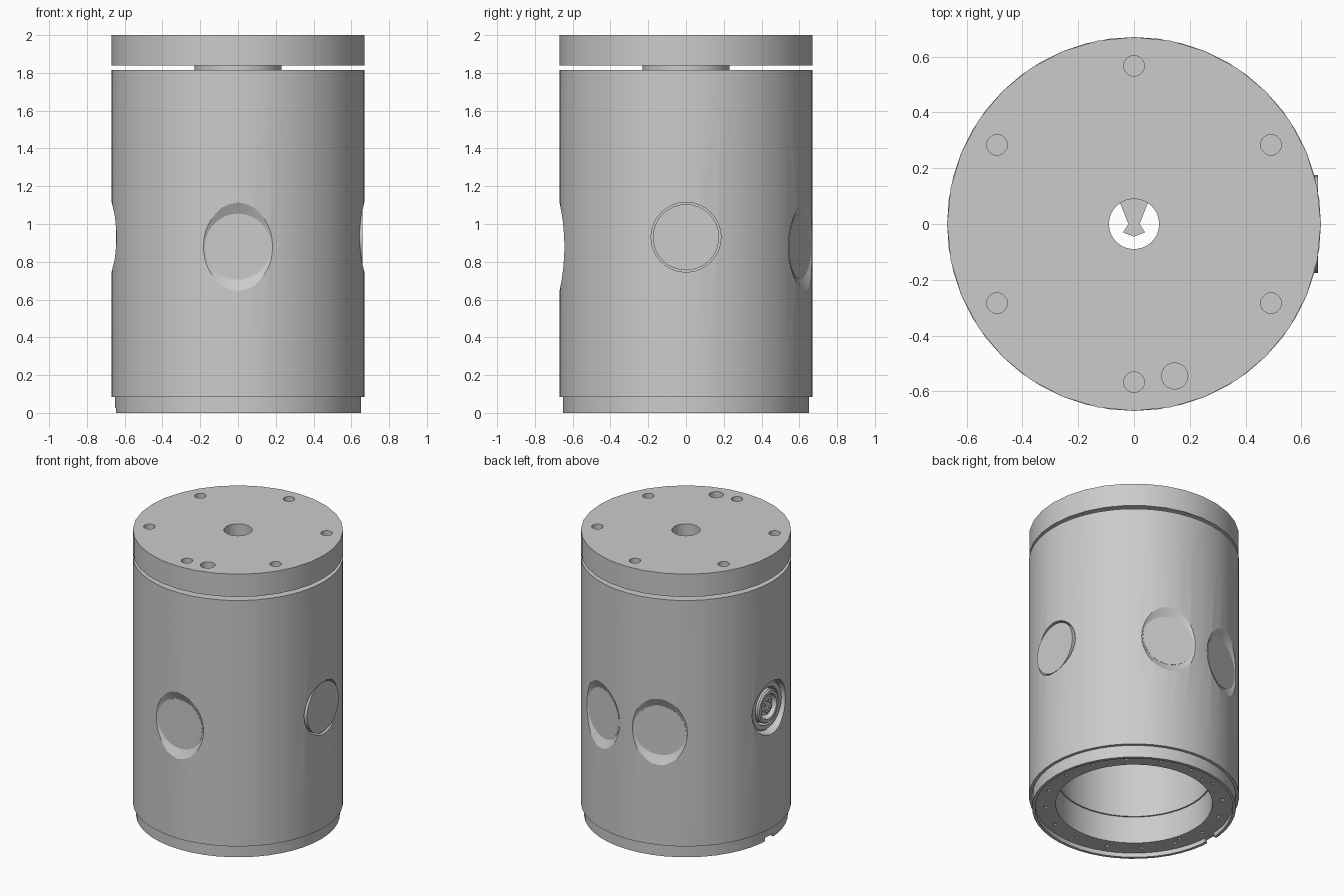
import bpy, bmesh
from math import pi, sin, cos, radians
from mathutils import Matrix, Vector

cube = bpy.data.objects.get("Cube")
if cube:
    bpy.data.objects.remove(cube)

COLOR = (0.6, 0.6, 0.6, 1)
metal = bpy.data.materials.new("grey metal")
metal.use_nodes = True
metal.diffuse_color = COLOR
metal.node_tree.nodes["Principled BSDF"].inputs["Base Color"].default_value = COLOR


def add_object(name, bm, matrix=Matrix()):
    bmesh.ops.recalc_face_normals(bm, faces=bm.faces)
    bm.transform(matrix)
    mesh = bpy.data.meshes.new(name)
    bm.to_mesh(mesh)
    bm.free()
    mesh.materials.append(metal)
    obj = bpy.data.objects.new(name, mesh)
    bpy.context.scene.collection.objects.link(obj)
    return obj


def lathe(name, profile, segments=32, matrix=Matrix()):
    """Spin a closed (radius, height) profile around z."""
    bm = bmesh.new()
    rings = []
    for i in range(segments):
        a = 2 * pi * i / segments
        rings.append([bm.verts.new((r * cos(a), r * sin(a), z)) for r, z in profile])
    n = len(profile)
    for i in range(segments):
        a, b = rings[i], rings[(i + 1) % segments]
        for j in range(n):
            k = (j + 1) % n
            bm.faces.new((a[j], b[j], b[k], a[k]))
    return add_object(name, bm, matrix)


def cone(name, r1, r2, low, high, matrix=Matrix(), segments=32):
    """Capped cone or cylinder from low to high along local z."""
    bm = bmesh.new()
    bmesh.ops.create_cone(bm, cap_ends=True, segments=segments,
                          radius1=r1, radius2=r2, depth=high - low)
    bmesh.ops.translate(bm, verts=bm.verts, vec=(0, 0, (low + high) / 2))
    return add_object(name, bm, matrix)


def radial(angle, z):
    """Local z points outward from the main axis at a compass angle."""
    return (Matrix.Translation((0, 0, z)) @ Matrix.Rotation(radians(angle), 4, 'Z')
            @ Matrix.Rotation(pi / 2, 4, 'Y'))


def polar(radius, angle):
    a = radians(angle)
    return Matrix.Translation((radius * cos(a), radius * sin(a), 0))


def cut(obj, cutters):
    """Subtract the cutters, bake the result and remove them."""
    for c in cutters:
        c.hide_render = True
        mod = obj.modifiers.new("cut", 'BOOLEAN')
        mod.operation = 'DIFFERENCE'
        mod.solver = 'EXACT'
        mod.object = c
    graph = bpy.context.evaluated_depsgraph_get()
    mesh = bpy.data.meshes.new_from_object(obj.evaluated_get(graph))
    obj.modifiers.clear()
    obj.data = mesh
    for c in cutters:
        bpy.data.objects.remove(c)


PORT_Z, POCKET_Z = 0.93, 0.88
POCKETS = (-90, 70, 110)

# Hollow main body with chamfered pockets and two round side ports
body = lathe("main_body", [(0.5, 0.085), (0.67, 0.085), (0.67, 1.815), (0.09, 1.815),
                           (0.09, 1.75), (0.49, 1.75), (0.49, 0.22), (0.5, 0.22)], 48)
cutters = [cone("pocket_cutter", 0.175, 0.335, 0.64, 0.72, radial(a, POCKET_Z))
           for a in POCKETS]
cutters += [cone("port_cutter", 0.185, 0.185, 0.57, 0.8, radial(a, PORT_Z))
            for a in (0, 180)]
cut(body, cutters)

# Flat windows in the pockets and the flush disc in the right port
for a in POCKETS:
    cone("pocket_window", 0.172, 0.172, 0.6, 0.642, radial(a, POCKET_Z))
cone("port_cover", 0.175, 0.175, 0.56, 0.66, radial(0, PORT_Z))

# Round connector in the opposite port
socket = radial(180, PORT_Z)
for name, outer, inner, top in (("socket_flange", 0.17, 0.13, 0.63),
                                ("socket_collar", 0.115, 0.085, 0.645)):
    lathe(name, [(inner, 0.56), (outer, 0.56), (outer, top - 0.01),
                 (outer - 0.01, top), (inner, top)], 32, socket)
cone("socket_core", 0.065, 0.065, 0.56, 0.625, socket)
for i in range(6):
    cone("socket_pin", 0.009, 0.009, 0.6, 0.64, socket @ polar(0.04, i * 60), 8)

# Base ring with a recessed screw face and a key notch
base = lathe("base_ring", [(0.5, 0.03), (0.63, 0.03), (0.63, 0), (0.65, 0),
                           (0.65, 0.085), (0.5, 0.085)], 48)
spots = [(0.565, i * 22.5) for i in range(16)] + [(0.53, 105), (0.53, 197)]
cutters = [cone("screw_cutter", 0.013, 0.013, 0, 0.07, polar(r, a), 10) for r, a in spots]
bm = bmesh.new()
bmesh.ops.create_cube(bm, matrix=Matrix.Translation((-0.645, 0, 0))
                      @ Matrix.Diagonal((0.06, 0.09, 0.05, 1)))
cutters.append(add_object("notch_cutter", bm))
cut(base, cutters)

# Neck and top cap with bolt holes
lathe("neck", [(0.09, 1.81), (0.23, 1.81), (0.23, 1.845), (0.09, 1.845)])
cap = lathe("top_cap", [(0.09, 1.84), (0.67, 1.84), (0.67, 2), (0.09, 2)])
cutters = [cone("bolt_cutter", 0.037, 0.037, 1.9, 2.1, polar(0.567, 30 + i * 60), 20)
           for i in range(6)]
cutters.append(cone("pin_cutter", 0.047, 0.047, 1.9, 2.1, polar(0.564, -75), 20))
cut(cap, cutters)

# Tapered arm inside the body, reaching from the back wall to the axis
bm = bmesh.new()
outline = [(-0.04, -0.03), (0, -0.045), (0.04, -0.03), (0.02, 0), (0.21, 0.48),
           (-0.21, 0.48), (-0.02, 0)]
face = bm.faces.new([bm.verts.new((x, y, 0.85)) for x, y in outline])
ext = bmesh.ops.extrude_face_region(bm, geom=[face])
bmesh.ops.translate(bm, vec=Vector((0, 0, 0.08)),
                    verts=[v for v in ext["geom"] if isinstance(v, bmesh.types.BMVert)])
add_object("inner_arm", bm)

# Smooth round walls, keep edges crisp
bpy.ops.object.select_all(action='DESELECT')
for obj in bpy.context.scene.objects:
    if obj.type == 'MESH':
        obj.select_set(True)
        bpy.context.view_layer.objects.active = obj
bpy.ops.object.shade_smooth_by_angle(angle=radians(25))
